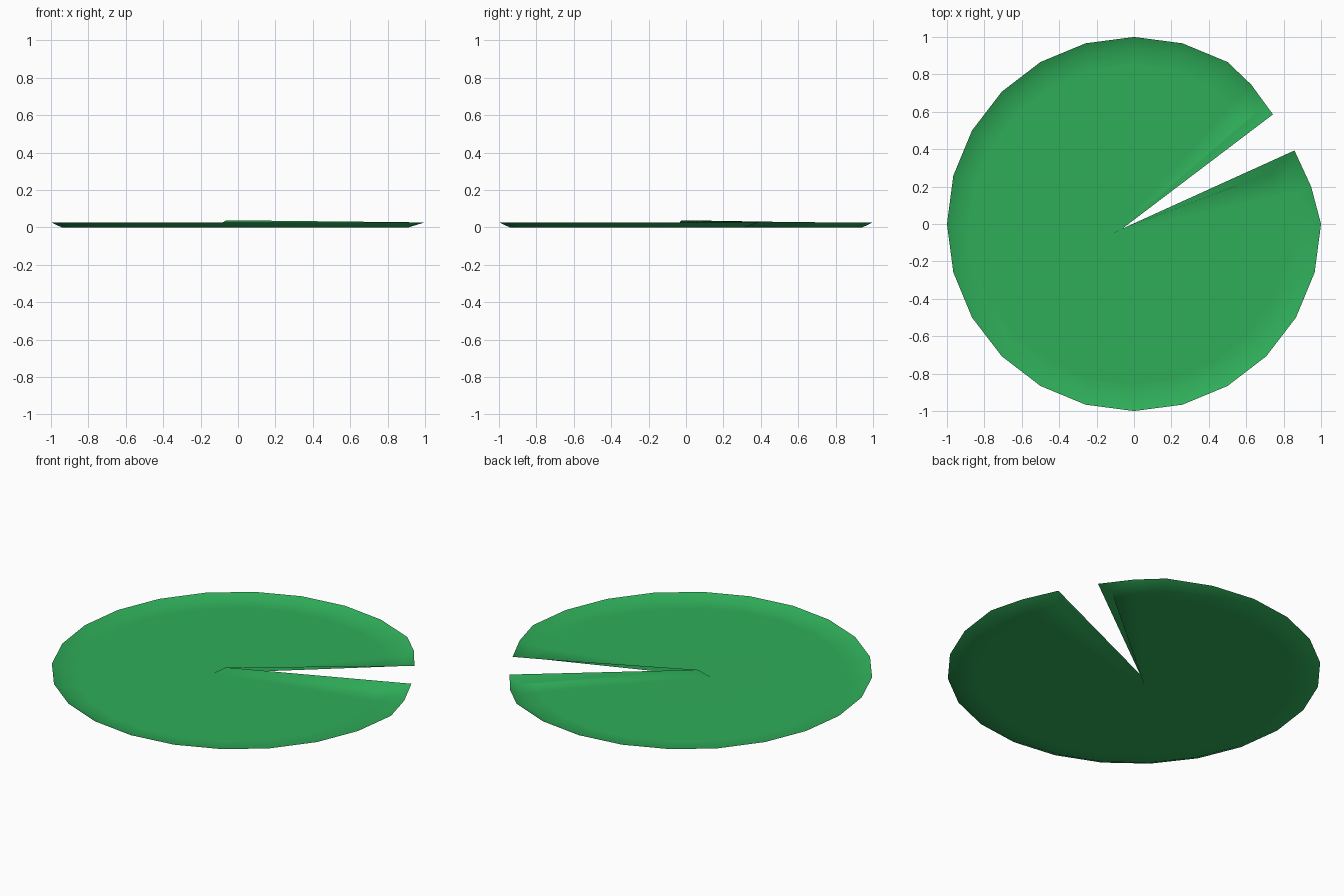
import bpy, bmesh, math
from mathutils import Vector

if "Cube" in bpy.data.objects:
    bpy.data.objects.remove(bpy.data.objects["Cube"])

RIM_Z = 0.027   # height of the turned-up rim
INNER = 0.943   # radius of the flat floor
APEX = Vector((-0.12, -0.055, 0))   # floor point at the end of the notch

# Leaf outline as (rim point, floor point), going round from one notch tip to the other
points = [
    ((0.743, 0.586, 0.028), (0.67, 0.61, 0)),
    ((0.626, 0.746, RIM_Z), (0.585, 0.70, 0)),
]
for k in range(4, 24):
    a = math.radians(15 * k)
    c, s = math.cos(a), math.sin(a)
    points.append(((c, s, RIM_Z), (INNER * c, INNER * s, 0)))
points += [
    ((1.0, 0.0, RIM_Z), (0.91, -0.01, 0)),
    ((0.947, 0.2, RIM_Z), (0.885, 0.17, 0)),
    ((0.858, 0.393, 0.028), (0.83, 0.31, 0)),
]

bm = bmesh.new()
rim = [bm.verts.new(p) for p, q in points]
floor = [bm.verts.new(q) for p, q in points]
inner = [bm.verts.new(APEX.lerp(Vector(q), 0.9)) for p, q in points]
rim_apex = bm.verts.new((-0.063, -0.025, 0.038))
floor_apex = bm.verts.new(APEX)

# Turned-up rim, and flat floor fanned out from the notch
for i in range(len(points) - 1):
    j = i + 1
    bm.faces.new((floor[i], rim[i], rim[j], floor[j]))
    bm.faces.new((inner[i], floor[i], floor[j], inner[j]))
    bm.faces.new((floor_apex, inner[i], inner[j]))

# Raised lips along both sides of the notch
bm.faces.new((floor_apex, rim_apex, rim[0], floor[0], inner[0]))
bm.faces.new((floor_apex, inner[-1], floor[-1], rim[-1], rim_apex))

for f in bm.faces:
    f.smooth = True

mesh = bpy.data.meshes.new("lily_pad")
bm.to_mesh(mesh)
bm.free()
leaf = bpy.data.objects.new("lily_pad", mesh)
bpy.context.collection.objects.link(leaf)

# Leaf colour
mat = bpy.data.materials.new("leaf_green")
mat.diffuse_color = (0.028, 0.42, 0.10, 1)
mat.use_nodes = True
mat.node_tree.nodes["Principled BSDF"].inputs["Base Color"].default_value = mat.diffuse_color
mesh.materials.append(mat)
